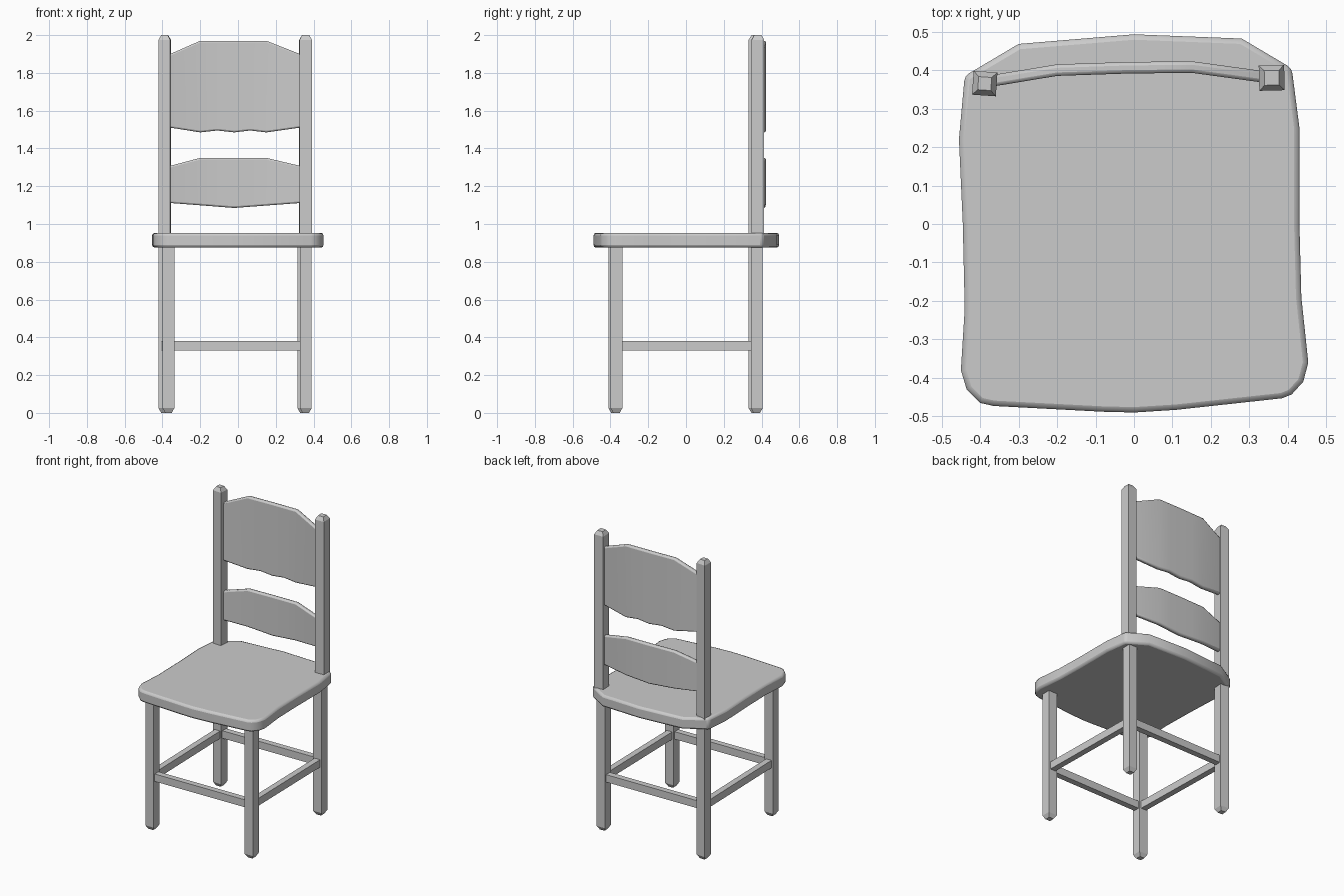
import bpy
import bmesh
import math
from mathutils import Vector

cube = bpy.data.objects.get("Cube")
if cube:
    bpy.data.objects.remove(cube, do_unlink=True)

grey = bpy.data.materials.new("plain_grey")
grey.use_nodes = True
colour = (0.6, 0.6, 0.6, 1)
grey.diffuse_color = colour
grey.node_tree.nodes["Principled BSDF"].inputs["Base Color"].default_value = colour


def make_object(name, bm, bevel=0, segments=2, smooth=False):
    bmesh.ops.recalc_face_normals(bm, faces=bm.faces)
    mesh = bpy.data.meshes.new(name)
    bm.to_mesh(mesh)
    bm.free()
    mesh.materials.append(grey)
    obj = bpy.data.objects.new(name, mesh)
    bpy.context.collection.objects.link(obj)
    if bevel:
        mod = obj.modifiers.new("rounded_edges", 'BEVEL')
        mod.width = bevel
        mod.segments = segments
        mod.limit_method = 'ANGLE'
        mod.angle_limit = math.radians(50)
    if smooth:
        bpy.ops.object.select_all(action='DESELECT')
        obj.select_set(True)
        bpy.context.view_layer.objects.active = obj
        bpy.ops.object.shade_smooth_by_angle(angle=math.radians(35))
    return obj


def loft(bm, rings):
    """Skin closed rings of equal size and cap both ends."""
    loops = [[bm.verts.new(p) for p in ring] for ring in rings]
    n = len(loops[0])
    for a, b in zip(loops, loops[1:]):
        for i in range(n):
            j = (i + 1) % n
            bm.faces.new((a[i], a[j], b[j], b[i]))
    bm.faces.new(loops[0])
    bm.faces.new(loops[-1])


def post(name, x, y, z0, z1, turn=0, half=0.031):
    """Square post with chamfered ends."""
    rings = []
    for z, h in ((z0, half - 0.014), (z0 + 0.025, half), (z1 - 0.025, half), (z1, half - 0.014)):
        ring = []
        for k in range(4):
            a = math.radians(45 + 90 * k + turn)
            r = h * math.sqrt(2)
            ring.append((x + r * math.cos(a), y + r * math.sin(a), z))
        rings.append(ring)
    bm = bmesh.new()
    loft(bm, rings)
    make_object(name, bm)


def rail(name, a, b, z=0.355, half_w=0.02, half_h=0.025):
    """Straight rectangular bar between two legs."""
    a, b = Vector((*a, z)), Vector((*b, z))
    along = (b - a).normalized()
    side = Vector((-along.y, along.x, 0)) * half_w
    up = Vector((0, 0, half_h))
    bm = bmesh.new()
    loft(bm, [[p - side - up, p + side - up, p + side + up, p - side + up] for p in (a, b)])
    make_object(name, bm)


def interpolate(points, x):
    for (x0, v0), (x1, v1) in zip(points, points[1:]):
        if x <= x1:
            return v0 + (v1 - v0) * (x - x0) / (x1 - x0)
    return points[-1][1]


def slat(name, top, bottom):
    """Curved back slat, lofted across its width."""
    curve = [(-0.37, 0.372), (-0.2, 0.4), (-0.02, 0.406), (0.15, 0.408), (0.34, 0.382)]
    rings = []
    for x in (-0.37, -0.2, -0.11, -0.02, 0.065, 0.15, 0.34):
        y, t, b = (interpolate(c, x) for c in (curve, top, bottom))
        f, k = y - 0.015, y + 0.015
        rings.append([(x, f, b), (x, k, b), (x, k, t), (x, f, t)])
    bm = bmesh.new()
    loft(bm, rings)
    make_object(name, bm, bevel=0.009, smooth=True)


# Legs and back posts
legs = {
    "front_right": (-0.368, -0.379),
    "front_left": (0.359, -0.368),
    "back_left": (0.346, 0.375),
    "back_right": (-0.387, 0.364),
}
post("front_right_leg", *legs["front_right"], 0, 0.91)
post("front_left_leg", *legs["front_left"], 0, 0.91)
post("back_left_leg", *legs["back_left"], 0, 0.91)
post("back_left_post", 0.358, 0.38, 0.89, 2, turn=1.5, half=0.033)
post("back_right_post", -0.388, 0.365, 0, 2, turn=-4)

# Stretchers joining the legs in a ring
corners = list(legs)
for i, name in enumerate(("front_rail", "left_rail", "back_rail", "right_rail")):
    rail(name, legs[corners[i]], legs[corners[(i + 1) % 4]])

# Seat with a slightly uneven rounded outline
outline = [
    (-0.45, -0.38), (-0.435, -0.43), (-0.4, -0.465), (-0.365, -0.473), (-0.08, -0.488),
    (0, -0.49), (0.11, -0.483), (0.385, -0.453), (0.41, -0.443), (0.44, -0.41),
    (0.453, -0.36), (0.435, -0.19), (0.43, 0), (0.43, 0.25), (0.41, 0.405),
    (0.28, 0.482), (0, 0.493), (-0.3, 0.468), (-0.44, 0.385), (-0.455, 0.22),
    (-0.445, 0), (-0.44, -0.22),
]
bm = bmesh.new()
loft(bm, [[(x, y, z) for x, y in outline] for z in (0.875, 0.953)])
make_object("seat", bm, bevel=0.014, smooth=True)

# Back slats
slat("upper_back_slat",
     [(-0.37, 1.895), (-0.2, 1.97), (0.15, 1.97), (0.34, 1.895)],
     [(-0.37, 1.512), (-0.2, 1.485), (-0.11, 1.495), (-0.02, 1.485),
      (0.065, 1.495), (0.15, 1.485), (0.34, 1.512)])
slat("lower_back_slat",
     [(-0.37, 1.305), (-0.2, 1.35), (0.15, 1.35), (0.34, 1.305)],
     [(-0.37, 1.112), (-0.02, 1.085), (0.34, 1.112)])
